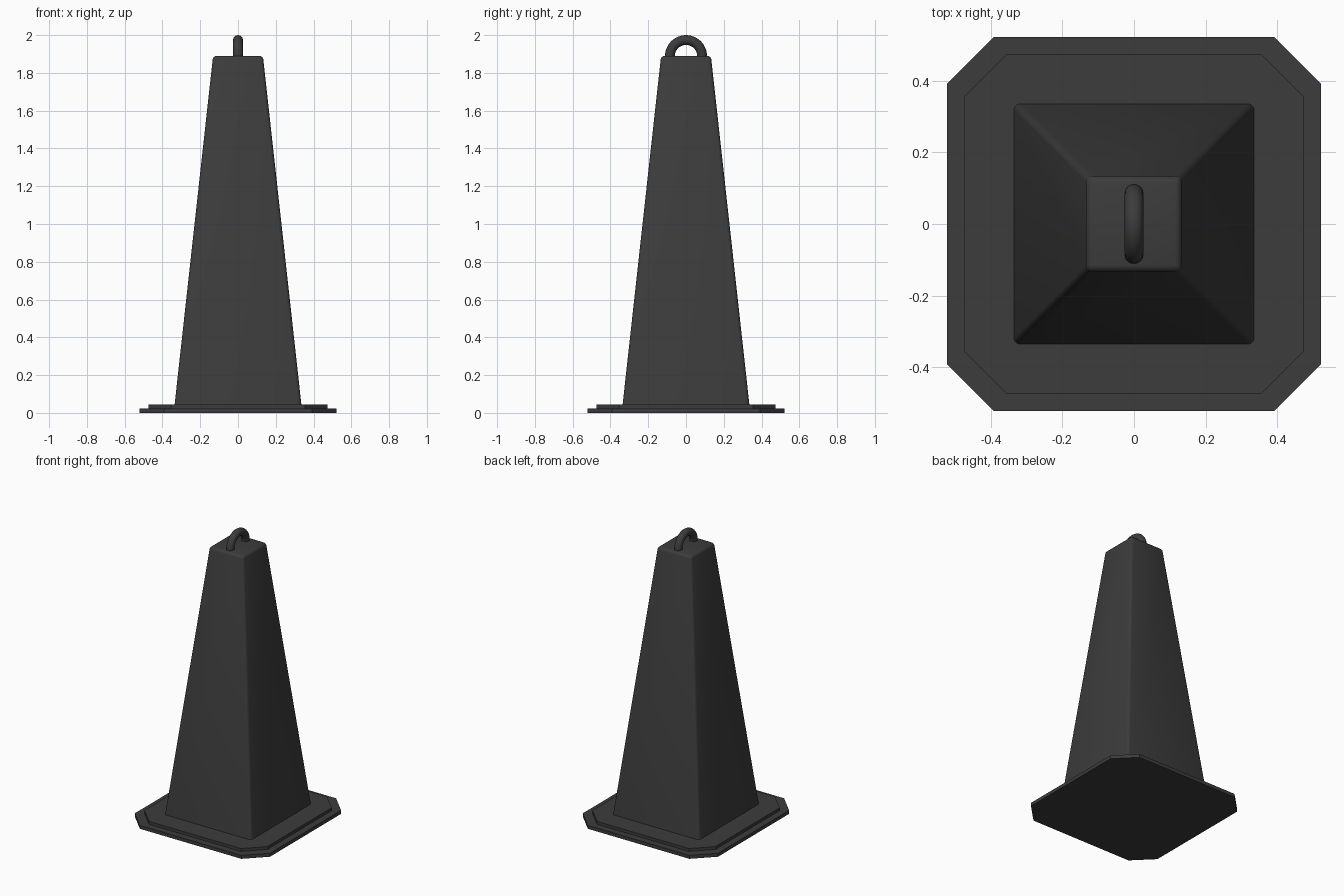
import bpy, bmesh
from math import pi, sin, cos

if "Cube" in bpy.data.objects:
    bpy.data.objects.remove(bpy.data.objects["Cube"])

rubber = bpy.data.materials.new("dark_rubber")
rubber.diffuse_color = (0.045, 0.045, 0.045, 1)
rubber.use_nodes = True
rubber.node_tree.nodes["Principled BSDF"].inputs["Base Color"].default_value = rubber.diffuse_color


def loft(name, rings):
    """Closed solid through a stack of equal-sized point rings."""
    bm = bmesh.new()
    loops = [[bm.verts.new(p) for p in ring] for ring in rings]
    n = len(loops[0])
    for low, high in zip(loops, loops[1:]):
        for i in range(n):
            j = (i + 1) % n
            bm.faces.new((low[i], low[j], high[j], high[i]))
    bm.faces.new(loops[0][::-1])
    bm.faces.new(loops[-1])
    bmesh.ops.recalc_face_normals(bm, faces=bm.faces)
    mesh = bpy.data.meshes.new(name)
    bm.to_mesh(mesh)
    bm.free()
    obj = bpy.data.objects.new(name, mesh)
    bpy.context.collection.objects.link(obj)
    mesh.materials.append(rubber)
    return obj


def smooth(obj, angle):
    bpy.ops.object.select_all(action='DESELECT')
    obj.select_set(True)
    bpy.context.view_layer.objects.active = obj
    bpy.ops.object.shade_smooth_by_angle(angle=angle)


def octagon(h, c, z):
    return [(h, -c, z), (h, c, z), (c, h, z), (-c, h, z),
            (-h, c, z), (-h, -c, z), (-c, -h, z), (c, -h, z)]


def square(h, z):
    return [(h, -h, z), (h, h, z), (-h, h, z), (-h, -h, z)]


# Two stepped base plates with clipped corners
loft("base_lower", [octagon(0.522, 0.392, 0), octagon(0.522, 0.392, 0.024)])
loft("base_upper", [octagon(0.475, 0.355, 0.024), octagon(0.475, 0.355, 0.044)])

# Tapered square body, side and top edges rounded
body = loft("body", [square(0.336, 0.04), square(0.132, 1.89)])
bm = bmesh.new()
bm.from_mesh(body.data)
edges = [e for e in bm.edges if max(v.co.z for v in e.verts) > 1]
bmesh.ops.bevel(bm, geom=edges, offset=0.018, segments=3, profile=0.5,
                affect='EDGES')
bm.to_mesh(body.data)
bm.free()
smooth(body, pi / 4)

# Carrying loop: round tube swept along a half circle in the YZ plane
R, r, SEG, SIDES = 0.085, 0.026, 24, 16
path = [(pi * i / SEG, 0) for i in range(SEG + 1)]
path = [(0, -0.02)] + path + [(pi, -0.02)]
rings = []
for a, drop in path:
    ring = []
    for k in range(SIDES):
        t = 2 * pi * k / SIDES
        d = R + r * cos(t)
        ring.append((r * sin(t), d * cos(a), 1.889 + drop + d * sin(a)))
    rings.append(ring)
smooth(loft("top_loop", rings), pi / 4)
